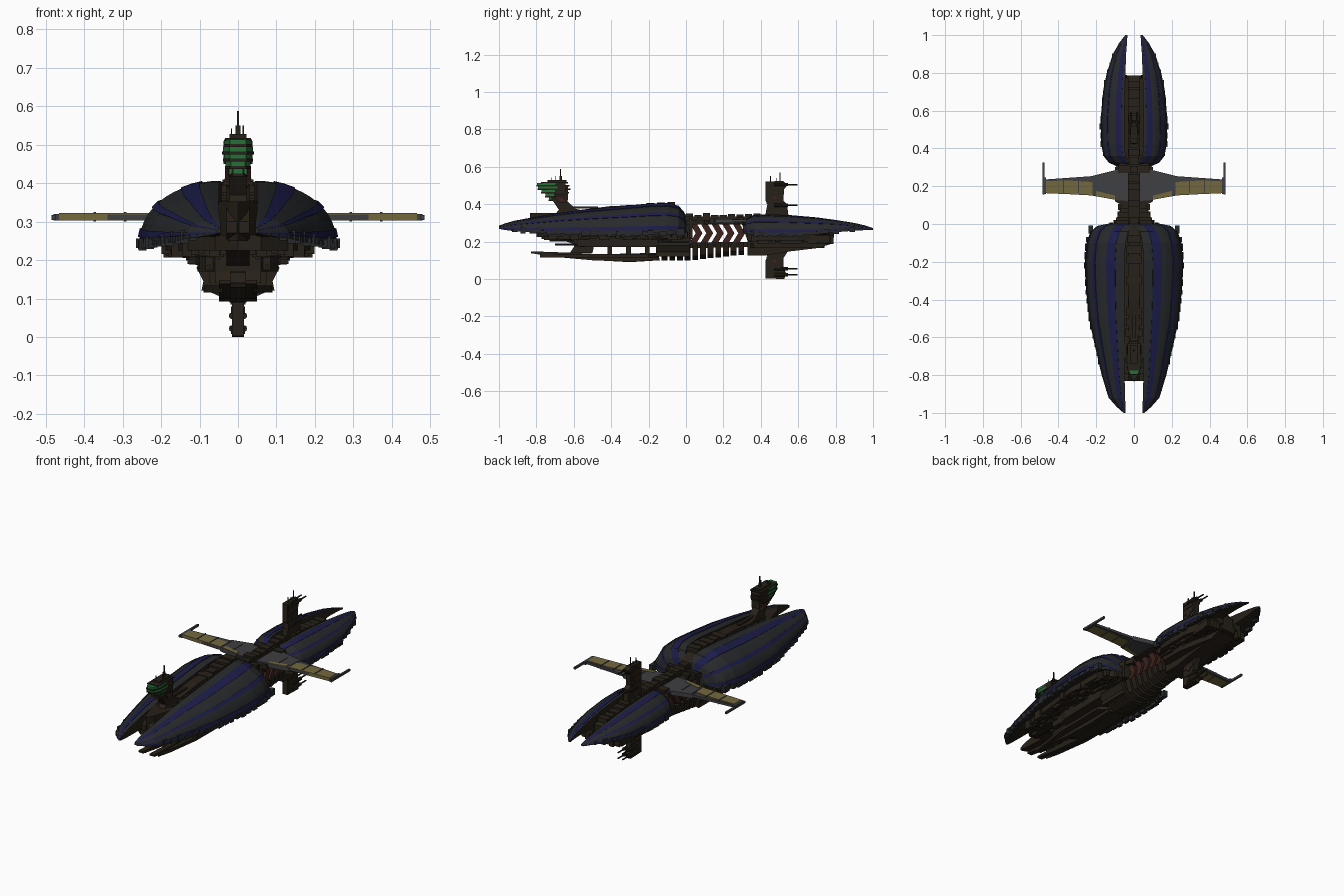
import bpy, bmesh, math, random

if "Cube" in bpy.data.objects:
    bpy.data.objects.remove(bpy.data.objects["Cube"])
random.seed(4)

def mat(name, c):
    m = bpy.data.materials.new(name)
    m.diffuse_color = (*c, 1)
    m.use_nodes = True
    m.node_tree.nodes["Principled BSDF"].inputs["Base Color"].default_value = m.diffuse_color
    return m

GREY = mat("hull_grey", (0.02, 0.022, 0.024))
BLUE = mat("hull_blue", (0.012, 0.012, 0.07))
BROWN = mat("dark_brown", (0.02, 0.015, 0.009))
RED = mat("rust_red", (0.045, 0.016, 0.012))
STEEL = mat("wing_steel", (0.05, 0.05, 0.056))
GOLD = mat("wing_gold", (0.17, 0.14, 0.045))
GREEN = mat("window_green", (0.02, 0.16, 0.04))

def finish(name, bm, mats, mirror=False):
    bmesh.ops.recalc_face_normals(bm, faces=bm.faces[:])
    me = bpy.data.meshes.new(name)
    bm.to_mesh(me)
    bm.free()
    ob = bpy.data.objects.new(name, me)
    bpy.context.collection.objects.link(ob)
    for m in mats:
        me.materials.append(m)
    if mirror:
        ob.modifiers.new("mirror", 'MIRROR')
    return ob

def add_prism(bm, axis, pts, a, b):
    put = {'x': lambda p, t: (t, p[0], p[1]), 'y': lambda p, t: (p[0], t, p[1]),
           'z': lambda p, t: (p[0], p[1], t)}[axis]
    lo = [bm.verts.new(put(p, a)) for p in pts]
    hi = [bm.verts.new(put(p, b)) for p in pts]
    bm.faces.new(lo)
    bm.faces.new(hi[::-1])
    for i in range(len(pts)):
        j = (i + 1) % len(pts)
        bm.faces.new((lo[i], hi[i], hi[j], lo[j]))

def prism(name, axis, pts, a, b, m, mirror=False):
    bm = bmesh.new()
    add_prism(bm, axis, pts, a, b)
    return finish(name, bm, [m], mirror)

def boxes(name, items, m, mirror=False):
    """items: (x0, x1, y0, y1, z0, z1)"""
    bm = bmesh.new()
    for x0, x1, y0, y1, z0, z1 in items:
        add_prism(bm, 'z', [(x0, y0), (x1, y0), (x1, y1), (x0, y1)], z0, z1)
    return finish(name, bm, [m], mirror)

def rods(name, items, m, mirror=False):
    """items: (x, z, y0, y1, radius), rods along y"""
    bm = bmesh.new()
    for x, z, y0, y1, r in items:
        add_prism(bm, 'y', [(x + r * math.cos(k * math.pi / 4), z + r * math.sin(k * math.pi / 4))
                            for k in range(8)], y0, y1)
    return finish(name, bm, [m], mirror)

def at(st, y):
    for a, b in zip(st, st[1:]):
        if a[0] <= y <= b[0]:
            f = (y - a[0]) / (b[0] - a[0])
            return [p + (q - p) * f for p, q in zip(a, b)]
    return list(st[-1] if y > st[-1][0] else st[0])

def shell(name, st, bands, under):
    """Half hull lofted through (y, inner x, outer x, top z, rim z); stepped strips per band letter."""
    bm = bmesh.new()
    rows, n = [], len(bands)
    for y, xi, xo, zt, zb in st:
        pts = []
        for k, c in enumerate(bands):
            s = 1.0 if c == 'b' else 0.98
            for t in (k / n, (k + 1) / n):
                a = t * math.pi / 2
                pts.append((xi + (xo - xi) * math.sin(a) * s, zb + (zt - zb) * math.cos(a) ** 0.9 * s
                            if t < 1 else zb))
        pts += [(xi + (xo - xi) * 0.88, zb + (zt - zb) * 0.12), (xi, zb + (zt - zb) * 0.15)]
        rows.append([bm.verts.new((x, y, z)) for x, z in pts])
    m = len(rows[0])
    for r, q in zip(rows, rows[1:]):
        for i in range(m):
            j = (i + 1) % m
            f = bm.faces.new((r[i], r[j], q[j], q[i]))
            f.material_index = 2 if i >= 2 * n - 1 else (1 if bands[i // 2] == 'b' and i % 2 == 0 else 0)
    bm.faces.new(rows[0])
    bm.faces.new(rows[-1][::-1])
    return finish(name, bm, [GREY, BLUE, under], True)

# Main armour shells
front = [(-1, .045, .055, .285, .268), (-.97, .045, .09, .297, .262), (-.92, .047, .135, .312, .256),
         (-.8, .05, .172, .335, .248), (-.65, .05, .207, .36, .242), (-.5, .05, .24, .378, .238),
         (-.35, .05, .255, .392, .236), (-.2, .05, .262, .407, .235), (-.1, .045, .252, .41, .237),
         (-.04, .03, .232, .395, .24), (-.01, .01, .195, .36, .245), (.003, .0, .13, .31, .25)]
rear = [(.305, .0, .09, .3, .25), (.325, .02, .135, .325, .24), (.36, .045, .162, .342, .235),
        (.42, .05, .174, .347, .23), (.55, .05, .178, .343, .23), (.7, .048, .165, .33, .238),
        (.8, .045, .145, .316, .25), (.9, .042, .112, .3, .258), (.96, .037, .078, .286, .263),
        (1, .035, .046, .272, .262)]
shell("front_shell", front, "ggbbgggbgggbg", BROWN)
shell("rear_shell", rear, "gbbgggbgggbg", BROWN)

# Small overlapping plates along shell rims
rim = []
for st, y0, y1, n in ((front, -.93, -.05, 20), (rear, .36, .92, 13)):
    for i in range(n):
        y = y0 + (y1 - y0) * i / (n - 1)
        length = random.uniform(.025, .043)
        xo, zb = at(st, y + (length if y < -.2 or y > .5 else 0))[2::2]
        xo = min(xo, at(st, y)[2])
        rim.append((xo - .018, xo + random.uniform(.001, .006), y, y + length,
                    zb - random.uniform(0, .01), zb + random.uniform(.01, .03)))
boxes("rim_plates", rim, GREY, True)

# Central spine deck
prism("front_deck", 'x', [(-.83, .27), (-.83, .3), (-.78, .335), (-.6, .365), (-.4, .39), (-.1, .4),
      (-.02, .37), (.03, .3), (.03, .2), (-.2, .17), (-.55, .17), (-.7, .22)], -.03, .03, BROWN)
prism("deck_edge", 'z', [(.0, -.835), (.022, -.8), (.052, -.7), (.062, -.4), (.055, -.08), (0, -.05)],
      .25, .352, BROWN, True)
prism("rear_deck", 'x', [(-.02, .3), (.0, .335), (.35, .335), (.4, .325), (.7, .31), (.785, .285),
      (.785, .2), (.33, .2), (.3, .29)], -.032, .032, BROWN)
blocks = []
for y in [-.76 + .055 * i for i in range(13)]:
    z = .335 + .07 * min(1, (y + .8) / .65)
    w = random.uniform(.018, .045)
    blocks.append((-w, w, y, y + .042, z - .04, z + random.uniform(.0, .01)))
for y in [.0 + .045 * i for i in range(17)]:
    z = .342 - max(0, y - .4) * .1
    w = random.uniform(.02, .032)
    blocks.append((-w, w, y, y + .038, z - .05, z + random.uniform(0, .01)))
boxes("deck_blocks", blocks, BROWN)

# Belly decks and machinery
prism("front_belly", 'z', [(0, -.78), (.06, -.8), (.13, -.74), (.17, -.55), (.195, -.3), (.19, -.08),
      (.12, -.0), (0, 0)], .225, .265, BROWN, True)
prism("front_belly_lower", 'z', [(0, -.6), (.06, -.6), (.1, -.45), (.105, -.15), (.05, -.08), (0, -.08)],
      .17, .23, BROWN, True)
prism("rear_belly", 'z', [(0, .33), (.1, .33), (.145, .4), (.145, .6), (.1, .76), (0, .78)],
      .205, .26, BROWN, True)
mach = []
for st, y0, y1, n, zf in ((front, -.78, -.04, 110, .225), (rear, .34, .75, 55, .205)):
    for _ in range(n):
        y = random.uniform(y0, y1)
        x = random.uniform(.03, at(st, y)[2] * .7)
        mach.append((x, x + random.uniform(.01, .03), y, y + random.uniform(.015, .06),
                     zf - random.uniform(.004, .018), zf + .03))
boxes("belly_machinery", mach, BROWN, True)
rods("engines", [(.06, .245, .7, .79, .024), (.105, .255, .66, .75, .02), (.03, .215, .72, .785, .018)], BROWN, True)

# Open midsection: hub, chevron ribs, hanging ribs
prism("hub_plate", 'z', [(0, 0), (.1, .0), (.085, .05), (.065, .1), (.1, .12), (.1, .3), (.06, .33),
      (0, .33)], .29, .315, BROWN, True)
boxes("hub_collars", [(0, .095, .015, .035, .215, .325), (0, .075, .06, .085, .295, .328),
                      (0, .085, .27, .31, .29, .328)], BROWN, True)
bm = bmesh.new()
for i in range(5):
    y = .022 + i * .057
    add_prism(bm, 'x', [(y, .295), (y + .036, .295), (y + .066, .245), (y + .036, .195), (y, .195),
                        (y + .03, .245)], -.065, .065)
finish("chevron_ribs", bm, [RED])
prism("lower_beam", 'x', [(-.16, .14), (-.1, .195), (.74, .2), (.78, .19), (.7, .168), (.3, .17),
                          (0, .165)], -.04, .04, BROWN)
bm = bmesh.new()
for i in range(11):
    y, zb, w = -.13 + i * .041, .098 + .0045 * max(0, i - 3), 1 - .03 * i
    add_prism(bm, 'y', [(.1 * w, .195), (.085 * w, .15), (.075 * w, zb + .02), (.03 * w, zb), (-.03 * w, zb),
                        (-.075 * w, zb + .02), (-.085 * w, .15), (-.1 * w, .195), (0, .175)], y, y + .031)
finish("hanging_ribs", bm, [BROWN])
prism("rear_keel", 'x', [(.33, .2), (.33, .125), (.42, .125), (.56, .148), (.7, .165), (.77, .185),
                         (.76, .2)], -.055, .055, BROWN)
prism("rear_keel_wings", 'z', [(.04, .34), (.1, .36), (.1, .5), (.06, .7), (.04, .74)], .165, .195, BROWN, True)

# Forked lower prow
prism("lower_prow", 'x', [(-.83, .138), (-.83, .148), (-.6, .14), (-.45, .132), (-.16, .135), (-.15, .1),
                          (-.3, .092), (-.5, .1), (-.7, .118)], .02, .05, BROWN, True)
prism("lower_prow_flank", 'z', [(.04, -.78), (.06, -.7), (.088, -.5), (.09, -.2), (.04, -.15)],
      .116, .134, BROWN, True)
prism("lower_prow_core", 'x', [(-.55, .13), (-.15, .14), (-.14, .1), (-.3, .09), (-.48, .1)], -.022, .022, BROWN)
prism("prow_pylon", 'x', [(-.62, .14), (-.5, .14), (-.48, .23), (-.56, .23)], .02, .06, BROWN, True)
boxes("prow_struts", [(.03, .05, y, y + .025, .13, .18) for y in (-.42, -.32, -.22)], BROWN, True)
prism("lower_cheeks", 'y', [(.06, .2), (.1, .195), (.108, .18), (.09, .145), (.095, .12), (.07, .125),
                            (.075, .16)], -.16, .02, BROWN, True)
rods("prow_guns", [(.05, .205, -.73, -.5, .005), (.075, .185, -.7, -.5, .005)], BROWN, True)
boxes("gun_mounts", [(.04, .085, -.58, -.5, .175, .23)], BROWN, True)

# Side wings
prism("wing_root", 'z', [(0, .12), (.08, .125), (.22, .15), (.22, .255), (.1, .285), (0, .3)], .298, .322, STEEL, True)
prism("wing_blade", 'z', [(.2, .15), (.48, .165), (.48, .235), (.2, .255)], .305, .319, STEEL, True)
boxes("wing_tip", [(.475, .485, .155, .325, .305, .317), (.465, .48, .16, .245, .303, .32)], STEEL, True)
prism("wing_gold_panel", 'z', [(.215, .152), (.465, .163), (.465, .228), (.34, .23), (.215, .222)],
      .303, .322, GOLD, True)
prism("wing_gold_inner", 'z', [(.1, .13), (.2, .147), (.2, .175), (.1, .15)], .297, .324, GOLD, True)
boxes("wing_ridges", [(x, x + .006, .165, .24, .301, .325) for x in (.14, .21, .29, .37)], STEEL, True)

# Vertical fins above and below the stern
prism("upper_fin", 'x', [(.42, .32), (.435, .4), (.425, .42), (.425, .52), (.52, .525), (.54, .5),
                         (.525, .48), (.52, .42), (.54, .4), (.55, .32)], -.015, .015, BROWN)
prism("lower_fin", 'x', [(.42, .18), (.435, .12), (.425, .1), (.425, .003), (.525, 0), (.535, .03),
                         (.52, .06), (.52, .11), (.54, .14), (.55, .18)], -.015, .015, BROWN)
boxes("fin_plates", [(0, .018, .43, .51, z, z + .02) for z in (.36, .4, .44, .475, .5, .135, .1, .06, .008)], BROWN, True)
rods("fin_guns", [(.014, z, .5, .595, .004) for z in (.505, .395, .022, .055)], BROWN, True)
rods("fin_gun_pods", [(.015, z, .47, .545, .009) for z in (.505, .395, .022, .055)], BROWN, True)
boxes("fin_lamps", [(.0, .019, .465, .485, z, z + .018) for z in (.425, .085)], RED, True)
boxes("fin_aerials", [(-.002, .002, y, y + .004, .52, h) for y, h in ((.45, .55), (.5, .57), (.48, .54))], BROWN)

# Command tower
prism("tower_neck", 'x', [(-.72, .43), (-.65, .43), (-.59, .375), (-.54, .365), (-.54, .33), (-.72, .32),
                          (-.68, .37)], -.022, .022, BROWN)
prism("tower_sponsons", 'x', [(-.7, .44), (-.66, .44), (-.64, .41), (-.68, .41)], -.034, .034, RED)
levels = [(.418, .024, -.735, -.65), (.437, .034, -.755, -.635), (.456, .039, -.775, -.625),
          (.475, .041, -.795, -.618), (.494, .038, -.8, -.622)]
bm, win = bmesh.new(), bmesh.new()
for z, w, y0, y1 in levels:
    c = .4 * w
    add_prism(bm, 'z', [(-w + c, y0), (w - c, y0), (w, y0 + .04), (w, y1 - .03), (w - c, y1), (-w + c, y1),
                        (-w, y1 - .03), (-w, y0 + .04)], z, z + .008)
    v = w - .002
    add_prism(win, 'z', [(-v + c, y0 + .003), (v - c, y0 + .003), (v, y0 + .043), (v, y1 - .07),
                         (-v, y1 - .07), (-v, y0 + .043)], z + .006, z + .02)
finish("tower_decks", bm, [BROWN])
finish("tower_windows", win, [GREEN])
boxes("tower_core", [(-.025, .025, -.72, -.63, .42, .5), (-.034, .034, -.775, -.63, .511, .518),
                     (-.022, .022, -.74, -.64, .516, .528), (-.038, .038, -.7, -.645, .45, .51)], BROWN)
boxes("tower_mast", [(-.003, .003, -.673, -.667, .52, .588), (-.006, .006, -.676, -.664, .52, .55),
                     (.012, .015, -.7, -.697, .52, .55), (-.018, -.015, -.72, -.717, .52, .543)], BROWN)
boxes("deck_sensor_bar", [(-.008, .008, -.62, -.47, .378, .388)], BROWN)
